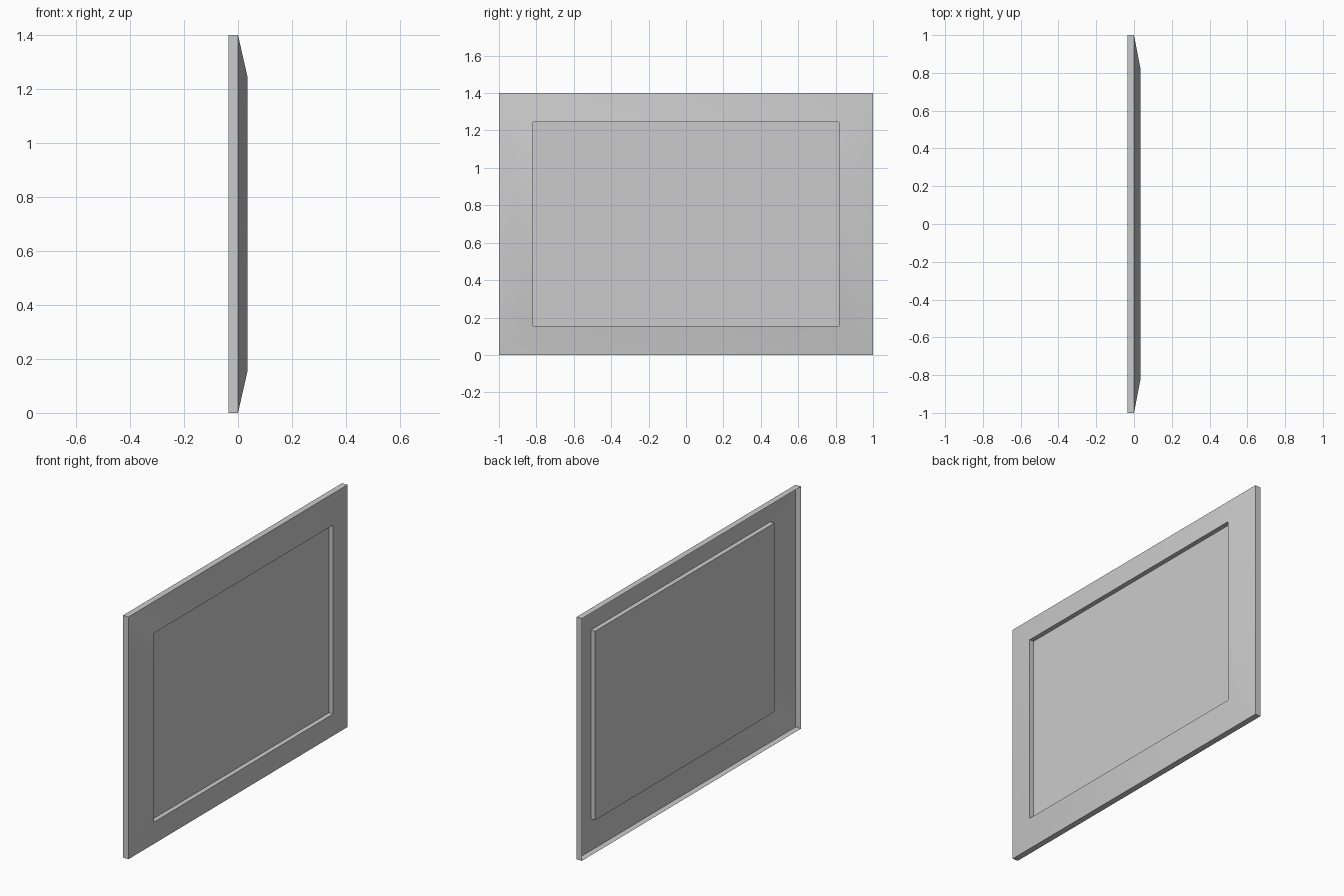
import bpy, bmesh, math

if "Cube" in bpy.data.objects:
    bpy.data.objects.remove(bpy.data.objects["Cube"])

W, H = 1.0, 0.7  # half width (y), half height (z)


def make_object(name, bm):
    mesh = bpy.data.meshes.new(name)
    bm.to_mesh(mesh)
    bm.free()
    obj = bpy.data.objects.new(name, mesh)
    bpy.context.collection.objects.link(obj)
    bpy.context.view_layer.objects.active = obj
    obj.select_set(True)
    bpy.ops.object.shade_smooth_by_angle(angle=math.radians(30))
    obj.select_set(False)
    return obj


# Cross-section from the back rim to the recess: x, inset in y, inset in z
profile = [
    (-0.035, 0.0, 0.0),
    (0.0, 0.0, 0.0),
    (0.035, 0.182, 0.154),
    (0.008, 0.182, 0.154),
]

# One open-backed pressed sheet: rim, sloping border, recess wall, panel
bm = bmesh.new()
rings = []
for x, iy, iz in profile:
    rings.append([bm.verts.new((x, sy * (W - iy), H + sz * (H - iz)))
                  for sy, sz in ((-1, -1), (1, -1), (1, 1), (-1, 1))])
for a, b in zip(rings, rings[1:]):
    for i in range(4):
        j = (i + 1) % 4
        bm.faces.new((a[i], a[j], b[j], b[i]))
bm.faces.new(rings[-1])
make_object("framed_panel", bm)
